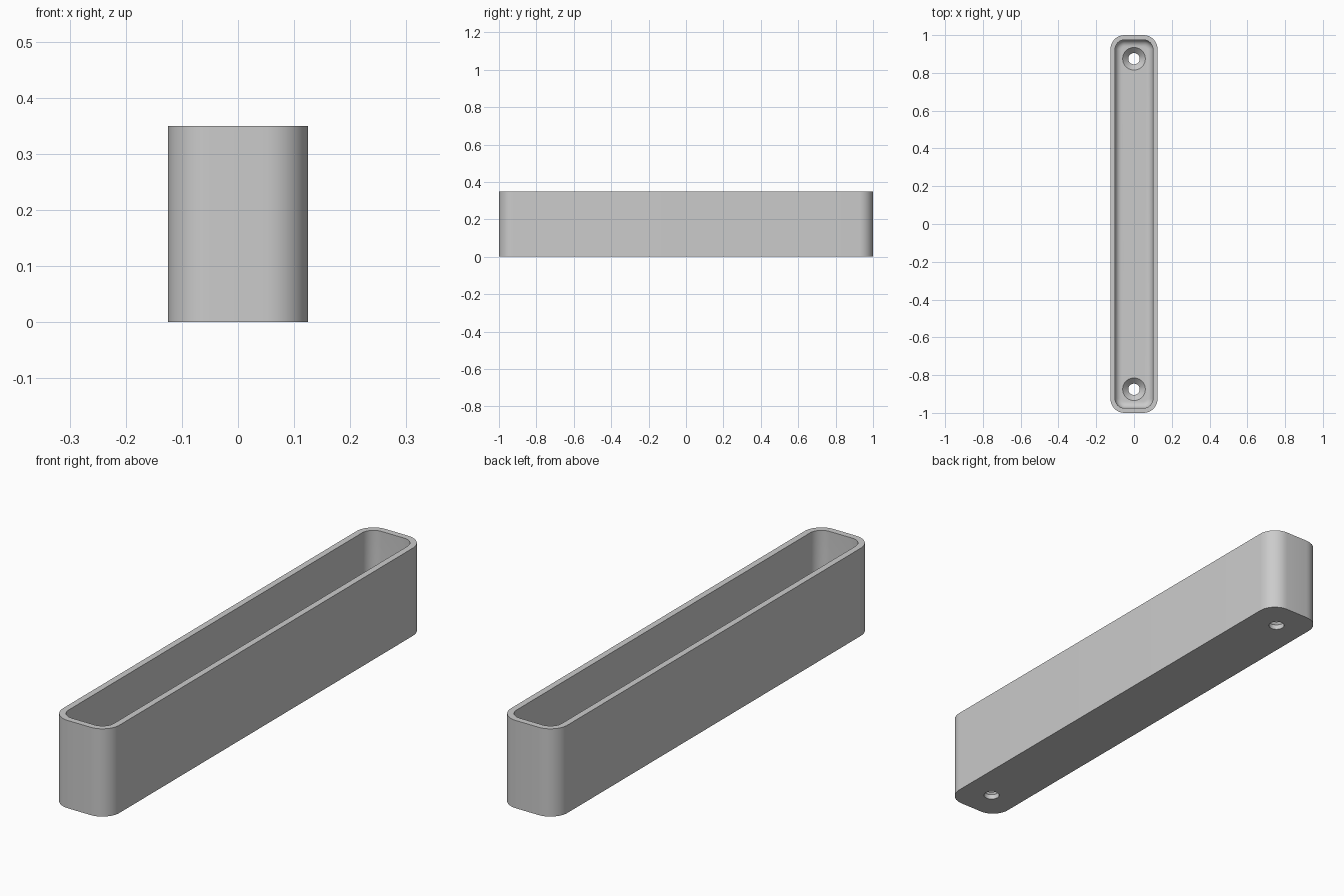
import bpy, bmesh
from math import sin, cos, pi, radians

if "Cube" in bpy.data.objects:
    bpy.data.objects.remove(bpy.data.objects["Cube"])

HALF_X, HALF_Y, HEIGHT = 0.125, 1.0, 0.35
CORNER, WALL, FLOOR, FILLET = 0.075, 0.025, 0.05, 0.035
HOLE_Y, HOLE_R, SINK_R = 0.875, 0.03, 0.06

grey = bpy.data.materials.new("light grey")
grey.use_nodes = True
colour = (0.6, 0.6, 0.6, 1)
grey.diffuse_color = colour
grey.node_tree.nodes["Principled BSDF"].inputs["Base Color"].default_value = colour


def rounded_outline(inset, z, steps=10):
    """Rounded rectangle drawn inward from the outer outline."""
    r = CORNER - inset
    points = []
    for i, (sx, sy) in enumerate([(1, 1), (-1, 1), (-1, -1), (1, -1)]):
        for s in range(steps + 1):
            a = (i + s / steps) * pi / 2
            points.append((sx * (HALF_X - CORNER) + r * cos(a),
                           sy * (HALF_Y - CORNER) + r * sin(a), z))
    return points


def circle(r, z, y, sides=40):
    return [(r * cos(2 * pi * k / sides), y + r * sin(2 * pi * k / sides), z)
            for k in range(sides)]


def loft(name, loops):
    """Skin a closed solid through matching loops, with end caps."""
    bm = bmesh.new()
    rings = [[bm.verts.new(p) for p in loop] for loop in loops]
    for a, b in zip(rings, rings[1:]):
        for k in range(len(a)):
            n = (k + 1) % len(a)
            bm.faces.new((a[k], a[n], b[n], b[k]))
    bm.faces.new(rings[0][::-1])
    bm.faces.new(rings[-1])
    bmesh.ops.recalc_face_normals(bm, faces=bm.faces)
    mesh = bpy.data.meshes.new(name)
    bm.to_mesh(mesh)
    bm.free()
    mesh.materials.append(grey)
    obj = bpy.data.objects.new(name, mesh)
    bpy.context.collection.objects.link(obj)
    return obj


# Tray: outer wall, rim, inner wall, filleted edge down to the floor
loops = [rounded_outline(0, 0), rounded_outline(0, HEIGHT), rounded_outline(WALL, HEIGHT)]
for k in range(9):
    a = k / 8 * pi / 2
    loops.append(rounded_outline(WALL + FILLET * (1 - cos(a)),
                                 FLOOR + FILLET * (1 - sin(a))))
tray = loft("tray", loops)
bpy.context.view_layer.objects.active = tray
tray.select_set(True)

# Countersunk screw holes through the floor at both ends
for side, y in (("front", -HOLE_Y), ("back", HOLE_Y)):
    sink_z = FLOOR - (SINK_R - HOLE_R)
    cutter = loft(side + "_hole_cutter", [
        circle(HOLE_R, -0.05, y), circle(HOLE_R, sink_z, y),
        circle(SINK_R, FLOOR, y), circle(SINK_R, FLOOR + 0.1, y)])
    cutter.hide_render = True
    cut = tray.modifiers.new(side + "_hole", "BOOLEAN")
    cut.operation = "DIFFERENCE"
    cut.solver = "EXACT"
    cut.object = cutter
    bpy.ops.object.modifier_apply(modifier=cut.name)
    bpy.data.objects.remove(cutter)

bpy.ops.object.shade_smooth_by_angle(angle=radians(30))
